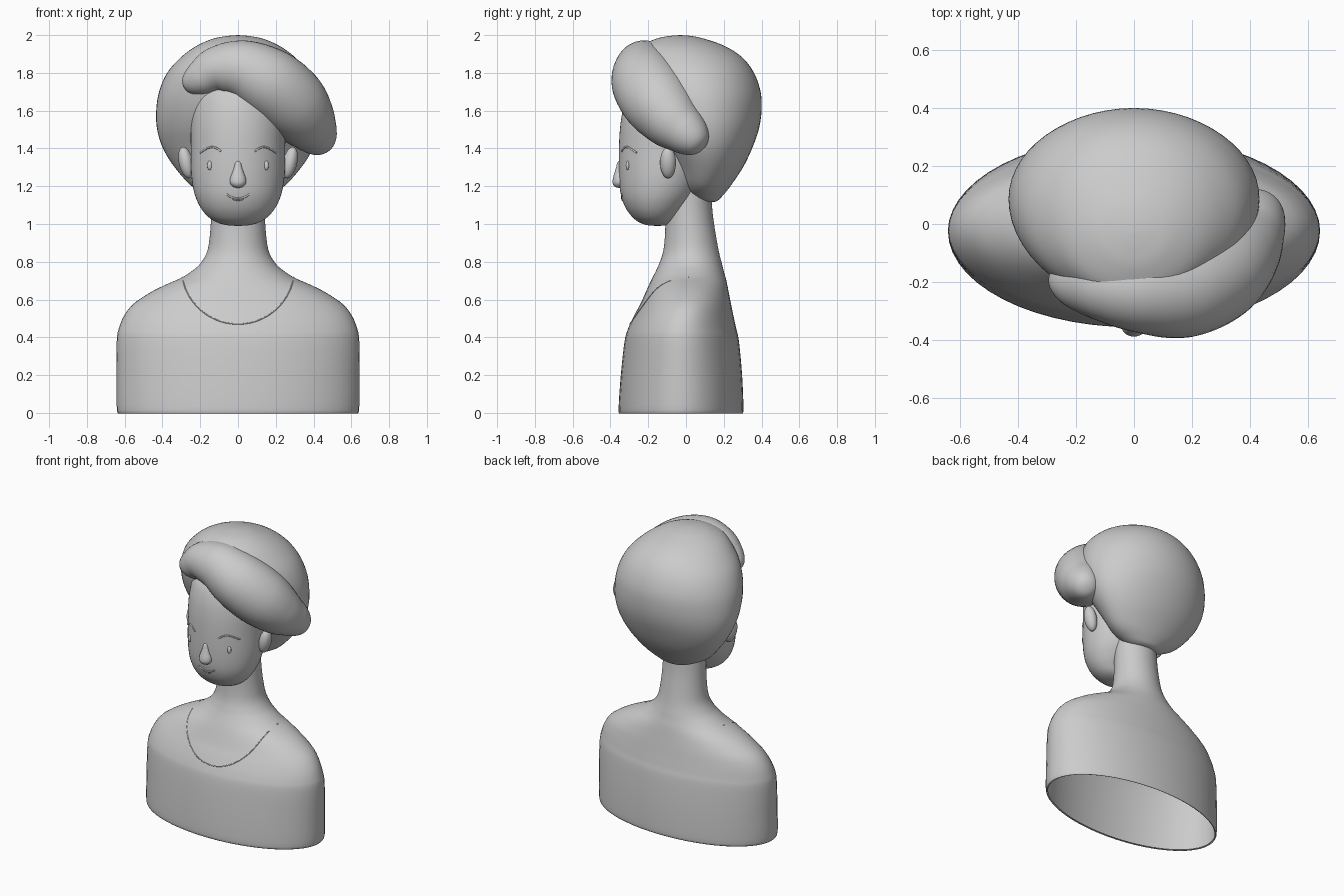
import bpy, bmesh, math
from mathutils import Vector, Matrix

if "Cube" in bpy.data.objects:
    bpy.data.objects.remove(bpy.data.objects["Cube"])

SEG = 56


def dense(pts, k=5):
    """Catmull-Rom interpolation of tuples of any length."""
    pts = [Vector(p) for p in pts]
    ext = [pts[0]] + pts + [pts[-1]]
    out = []
    for i in range(1, len(ext) - 2):
        a, b, c, d = ext[i - 1:i + 3]
        for j in range(k):
            t = j / k
            out.append(0.5 * (2 * b + (c - a) * t + (2 * a - 5 * b + 4 * c - d) * t * t
                              + (3 * b - a - 3 * c + d) * t ** 3))
    return out + [pts[-1]]


def skin(name, rings):
    """Smooth mesh through a list of equally long closed rings."""
    bm = bmesh.new()
    rows = [[bm.verts.new(p) for p in r] for r in rings]
    n = len(rows[0])
    for a, b in zip(rows, rows[1:]):
        for i in range(n):
            j = (i + 1) % n
            bm.faces.new((a[i], a[j], b[j], b[i]))
    bmesh.ops.remove_doubles(bm, verts=bm.verts, dist=0.0003)
    bmesh.ops.recalc_face_normals(bm, faces=bm.faces)
    for f in bm.faces:
        f.smooth = True
    me = bpy.data.meshes.new(name)
    bm.to_mesh(me)
    bm.free()
    ob = bpy.data.objects.new(name, me)
    bpy.context.collection.objects.link(ob)
    return ob


def stack(name, profile):
    """Elliptical rings stacked in z; profile rows are (z, half width, front y, back y)."""
    rows = dense(profile)
    rings = []
    for z, hx, yf, yb in rows:
        c, r = (yf + yb) / 2, (yb - yf) / 2
        rings.append([(max(hx, 0) * math.cos(t), c + r * math.sin(t), z)
                      for t in (2 * math.pi * i / SEG for i in range(SEG))])
    skin(name, rings)
    return rows


def front_y(rows, x, z):
    """Front surface y of a stacked shape at (x, z)."""
    for a, b in zip(rows, rows[1:]):
        if a[0] <= z <= b[0] and b[0] > a[0]:
            _, hx, yf, yb = a.lerp(b, (z - a[0]) / (b[0] - a[0]))
            return (yf + yb) / 2 - (yb - yf) / 2 * math.sqrt(max(0, 1 - (x / hx) ** 2))
    return 0


def line_on(name, rows, xz, radius):
    """Thin tube laid on the front of a stacked shape."""
    cu = bpy.data.curves.new(name, 'CURVE')
    cu.dimensions = '3D'
    cu.bevel_depth = radius
    cu.bevel_resolution = 2
    cu.use_fill_caps = True
    sp = cu.splines.new('POLY')
    sp.points.add(len(xz) - 1)
    for p, (x, z) in zip(sp.points, xz):
        p.co = (x, front_y(rows, x, z), z, 1)
    bpy.context.collection.objects.link(bpy.data.objects.new(name, cu))


def ellipsoid(name, loc, size, tilt=0):
    bm = bmesh.new()
    m = Matrix.Translation(loc) @ Matrix.Rotation(tilt, 4, 'Y') @ Matrix.Diagonal((*size, 1))
    bmesh.ops.create_uvsphere(bm, u_segments=24, v_segments=16, radius=1, matrix=m)
    for f in bm.faces:
        f.smooth = True
    me = bpy.data.meshes.new(name)
    bm.to_mesh(me)
    bm.free()
    bpy.context.collection.objects.link(bpy.data.objects.new(name, me))


# Torso and neck, open underneath with a small turned-in rim
torso = stack("torso_and_neck", [
    (0, .625, -.345, .293), (.015, .641, -.357, .304), (.2, .643, -.345, .297),
    (.38, .642, -.325, .28), (.45, .63, -.305, .265), (.52, .6, -.272, .25),
    (.58, .55, -.24, .238), (.64, .46, -.213, .226), (.68, .38, -.195, .218),
    (.715, .3, -.178, .21), (.75, .245, -.16, .2), (.79, .2, -.142, .19),
    (.85, .165, -.122, .175), (.93, .15, -.112, .16), (1.05, .142, -.108, .142),
    (1.2, .14, -.105, .13)])

# Neckline of the shirt
arc = [math.radians(-80 + 4 * i) for i in range(41)]
line_on("neckline", torso, [(.3 * math.sin(t), .77 - .3 * math.cos(t)) for t in arc], .003)

# Face
face = stack("face", [
    (.99, 0, -.15, -.15), (.994, .06, -.205, -.1), (1.01, .115, -.25, -.065),
    (1.04, .16, -.287, -.035), (1.09, .2, -.322, .01), (1.16, .23, -.346, .06),
    (1.26, .247, -.355, .1), (1.4, .25, -.355, .12), (1.52, .25, -.348, .12),
    (1.62, .242, -.33, .12), (1.7, .22, -.295, .1), (1.77, .15, -.22, .05),
    (1.8, 0, -.09, -.09)])

# Main hair volume
stack("hair_back", [
    (1.115, 0, .12, .12), (1.12, .08, .065, .16), (1.145, .15, .02, .19),
    (1.2, .245, -.025, .235), (1.3, .335, -.07, .302), (1.4, .397, -.125, .35),
    (1.5, .428, -.19, .385), (1.6, .433, -.24, .4), (1.7, .418, -.27, .395),
    (1.8, .375, -.28, .36), (1.88, .305, -.27, .3), (1.94, .225, -.24, .21),
    (1.98, .135, -.16, .1), (1.995, .06, -.09, .03), (2.0, 0, -.03, -.03)])

# Swept fringe: (x, y, z, radius) along the lock, with rounded ends
path = dense([(-.285, -.18, 1.725, .07), (-.2, -.2, 1.77, .095), (-.11, -.21, 1.815, .126),
              (.02, -.22, 1.817, .157), (.16, -.21, 1.75, .185), (.28, -.15, 1.65, .188),
              (.36, -.07, 1.55, .16), (.41, .005, 1.48, .122), (.46, .085, 1.405, .1)], 12)
last = len(path) - 1
COUNT = 80
rings = []
for k in range(COUNT + 1):
    u = last * (1 - math.cos(math.pi * k / COUNT)) / 2
    i = min(int(u), last - 1)
    p = path[i].lerp(path[i + 1], u - i)
    edge = min(u, last - u) / 13
    r = p[3] * (math.sqrt(1 - (1 - edge) ** 2) if edge < 1 else 1)
    lo, hi = path[max(i - 2, 0)], path[min(i + 3, last)]
    tan = (hi.xyz - lo.xyz).normalized()
    side = tan.cross(Vector((0, -.5, 1))).normalized()
    up = side.cross(tan)
    rings.append([p.xyz + r * (side * math.cos(t) + up * math.sin(t))
                  for t in (2 * math.pi * j / 40 for j in range(40))])
skin("hair_fringe", rings)

# Nose
stack("nose", [
    (1.19, 0, -.35, -.35), (1.197, .025, -.376, -.33), (1.215, .041, -.388, -.32),
    (1.24, .042, -.387, -.32), (1.27, .031, -.379, -.33), (1.3, .021, -.37, -.335),
    (1.325, .014, -.363, -.34), (1.335, 0, -.352, -.352)])

# Ears, eyes and brows, mirrored
for s, label in ((-1, "left"), (1, "right")):
    ellipsoid("ear_" + label, (s * .275, -.095, 1.325), (.038, .042, .085), s * .22)
    ellipsoid("eye_" + label, (s * .15, front_y(face, .15, 1.31), 1.31), (.014, .01, .024))
    line_on("brow_" + label, face,
            [(s * (.09 + .011 * i), 1.385 + .026 * math.sin(math.pi * (i / 10) ** .9) - .0008 * i)
             for i in range(11)], .005)

# Mouth and lower lip
line_on("mouth", face, [(x / 100, 1.135 + .022 * (x / 6) ** 2) for x in range(-6, 7)], .005)
line_on("lower_lip", face, [(x / 100, 1.126 + .008 * (x / 3) ** 2) for x in range(-3, 4)], .004)
